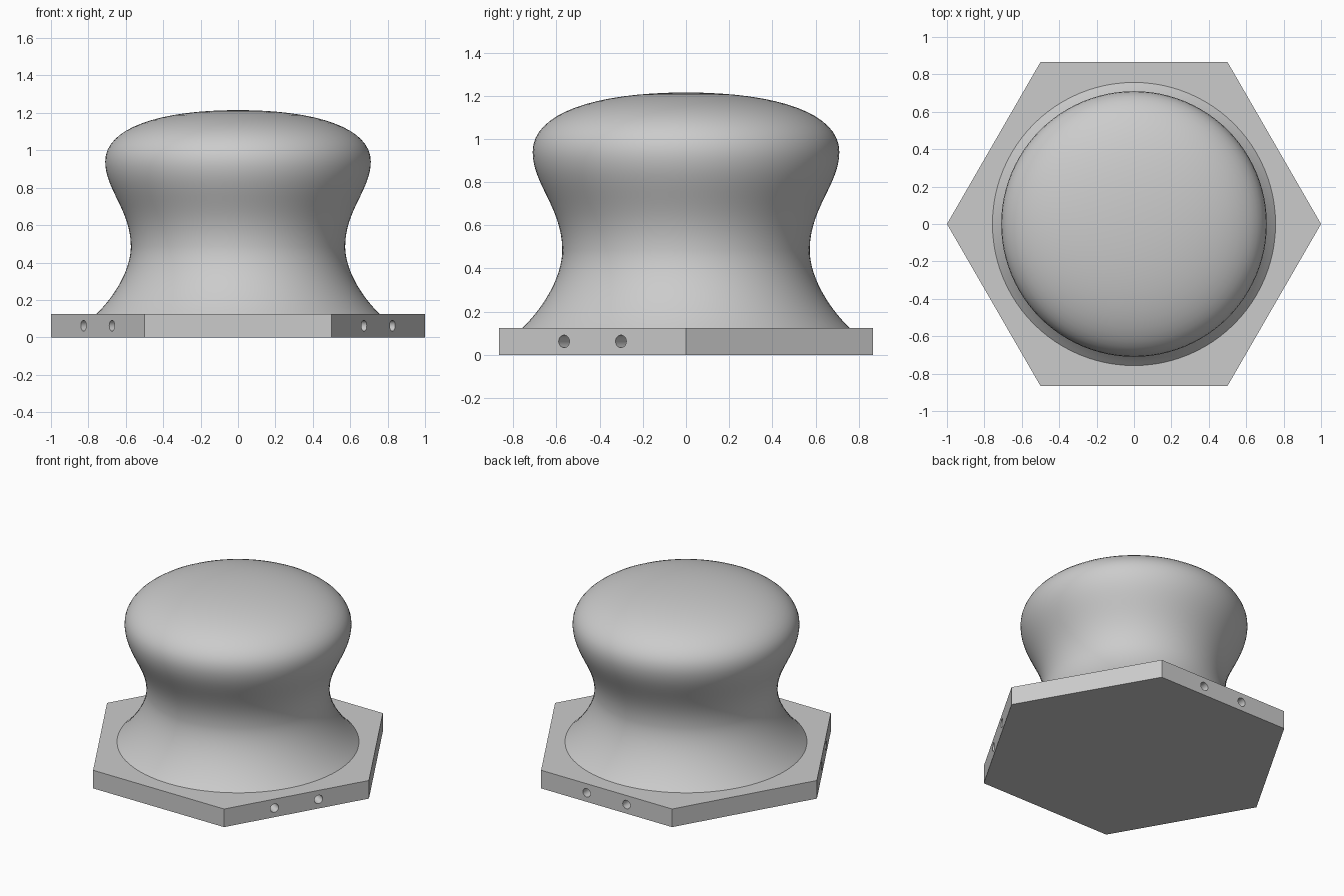
import bpy, bmesh, math
from mathutils import Matrix, Vector
from mathutils.geometry import interpolate_bezier

if "Cube" in bpy.data.objects:
    bpy.data.objects.remove(bpy.data.objects["Cube"])

BASE_H = 0.125
APOTHEM = math.sqrt(3) / 2

grey = bpy.data.materials.new("plain grey")
grey.diffuse_color = (0.6, 0.6, 0.6, 1)
grey.use_nodes = True
grey.node_tree.nodes["Principled BSDF"].inputs["Base Color"].default_value = grey.diffuse_color


def add_object(name, bm):
    bmesh.ops.recalc_face_normals(bm, faces=bm.faces)
    mesh = bpy.data.meshes.new(name)
    bm.to_mesh(mesh)
    bm.free()
    mesh.materials.append(grey)
    obj = bpy.data.objects.new(name, mesh)
    bpy.context.collection.objects.link(obj)
    return obj


def smooth(obj, angle):
    bpy.ops.object.select_all(action='DESELECT')
    obj.select_set(True)
    bpy.context.view_layer.objects.active = obj
    bpy.ops.object.shade_smooth_by_angle(angle=math.radians(angle))


# Hexagonal base plate
bm = bmesh.new()
bmesh.ops.create_cone(bm, cap_ends=True, segments=6, radius1=1, radius2=1, depth=BASE_H,
                      matrix=Matrix.Translation((0, 0, BASE_H / 2)) @ Matrix.Rotation(math.pi / 2, 4, 'Z'))
base = add_object("base_plate", bm)

# Pairs of blind holes in every second side of the plate
bm = bmesh.new()
for angle in (90, 210, 330):
    for offset in (-0.152, 0.152):
        bmesh.ops.create_cone(
            bm, cap_ends=True, segments=24, radius1=0.029, radius2=0.029, depth=0.2,
            matrix=Matrix.Rotation(math.radians(angle), 4, 'Z')
            @ Matrix.Translation((APOTHEM, offset, BASE_H / 2))
            @ Matrix.Rotation(math.pi / 2, 4, 'Y'))
holes = add_object("hole_cutters", bm)
holes.hide_render = True

cut = base.modifiers.new("side_holes", 'BOOLEAN')
cut.operation = 'DIFFERENCE'
cut.solver = 'EXACT'
cut.object = holes
bpy.context.view_layer.objects.active = base
bpy.ops.object.modifier_apply(modifier=cut.name)
bpy.data.objects.remove(holes)
smooth(base, 30)

# Turned knob: flared foot, narrow neck, wide rounded head
segments = [
    [(0.757, 0.125), (0.65, 0.23), (0.573, 0.37), (0.573, 0.485)],
    [(0.573, 0.485), (0.573, 0.68), (0.71, 0.79), (0.71, 0.94)],
    [(0.71, 0.94), (0.71, 1.12), (0.42, 1.215), (0, 1.215)],
]
profile = []
for seg in segments:
    points = interpolate_bezier(*[Vector((r, 0, z)) for r, z in seg], 17)
    profile += points if not profile else points[1:]

bm = bmesh.new()
verts = [bm.verts.new(p) for p in profile]
edges = [bm.edges.new(pair) for pair in zip(verts, verts[1:])]
bmesh.ops.spin(bm, geom=verts + edges, axis=(0, 0, 1), cent=(0, 0, 0),
               angle=2 * math.pi, steps=96, use_merge=True)
bmesh.ops.remove_doubles(bm, verts=bm.verts, dist=1e-4)
knob = add_object("knob", bm)
smooth(knob, 40)
if knob.data.polygons[0].normal.dot(knob.data.polygons[0].center) < 0:
    knob.data.flip_normals()
